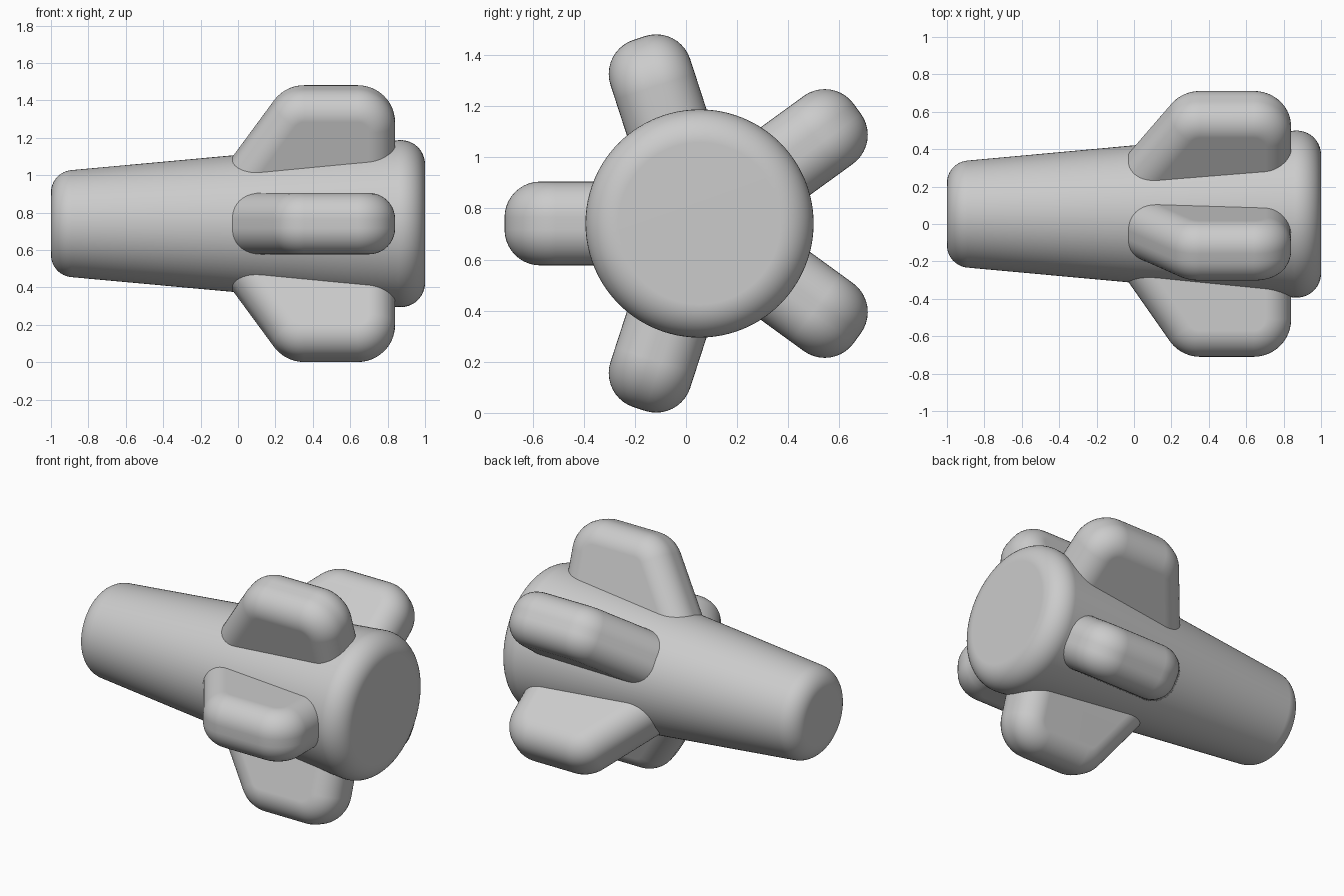
import bpy, bmesh
from math import sin, cos, pi, radians
from mathutils import Vector, Matrix

if "Cube" in bpy.data.objects:
    bpy.data.objects.remove(bpy.data.objects["Cube"])

CENTRE = Vector((0, 0.053, 0.741))


def fillet(corners, radii, n=12):
    """Round the corners of a clockwise 2D polygon; return (point, outward normal) pairs."""
    out = []
    for i, r in enumerate(radii):
        p = Vector(corners[i])
        a = (Vector(corners[i - 1]) - p).normalized()
        b = (Vector(corners[(i + 1) % len(corners)]) - p).normalized()
        n0, n1 = Vector((a.y, -a.x)), Vector((-b.y, b.x))
        if r == 0:
            out.append((p, (n0 + n1).normalized()))
            continue
        half = a.angle(b) / 2
        c = p + (a + b).normalized() * r / sin(half)
        for k in range(n + 1):
            t = k / n
            d = n0.to_3d().slerp(n1.to_3d(), t).to_2d() if t not in (0, 1) else (n1 if t else n0)
            out.append((c + d * r, d))
    return out


def finish(bm, name, matrix):
    bmesh.ops.remove_doubles(bm, verts=bm.verts, dist=1e-5)
    bmesh.ops.recalc_face_normals(bm, faces=bm.faces)
    mesh = bpy.data.meshes.new(name)
    bm.to_mesh(mesh)
    bm.free()
    mesh.shade_smooth()
    ob = bpy.data.objects.new(name, mesh)
    ob.matrix_world = matrix
    bpy.context.collection.objects.link(ob)
    mod = ob.modifiers.new("flat_ends", 'WEIGHTED_NORMAL')
    mod.keep_sharp = True


# Tapered round body: rounded profile spun about the x axis
bm = bmesh.new()
profile = fillet([(-1, 0), (-1, 0.276), (1, 0.459), (1, 0)], [0, 0.12, 0.13, 0])
vs = [bm.verts.new((p.x, 0, p.y)) for p, _ in profile]
es = [bm.edges.new(e) for e in zip(vs, vs[1:])]
bmesh.ops.spin(bm, geom=vs + es, cent=(0, 0, 0), axis=(1, 0, 0),
               angle=2 * pi, steps=96, use_duplicate=False)
finish(bm, "body", Matrix.Translation(CENTRE))


# Fin: swept-back plate with fully rounded edges, local z is radial
def make_fin(name, matrix, half_width=0.164, edge=0.14, steps=10):
    outline = fillet([(-0.284, 0), (0.25, 0.763), (0.84, 0.763), (0.84, 0)],
                     [0.15, 0.2, 0.2, 0.15])
    layers = []
    for side in (-1, 1):
        angles = [pi / 2 * k / steps for k in range(steps + 1)]
        for t in (reversed(angles) if side < 0 else angles):
            layers.append((edge * (1 - cos(t)), side * (half_width - edge + edge * sin(t))))
    bm = bmesh.new()
    rings = []
    for inset, y in layers:
        pts = [p - nrm * inset for p, nrm in outline]
        rings.append([bm.verts.new((p.x, y, p.y)) for p in pts])
    for a, b in zip(rings, rings[1:]):
        for i in range(len(a)):
            bm.faces.new((a[i - 1], a[i], b[i], b[i - 1]))
    bm.faces.new(rings[0])
    bm.faces.new(rings[-1])
    finish(bm, name, matrix)


# Five fins, one pointing to the front
for i in range(5):
    make_fin(f"fin_{i + 1}", Matrix.Translation(CENTRE) @ Matrix.Rotation(radians(90 + 72 * i), 4, 'X'))
